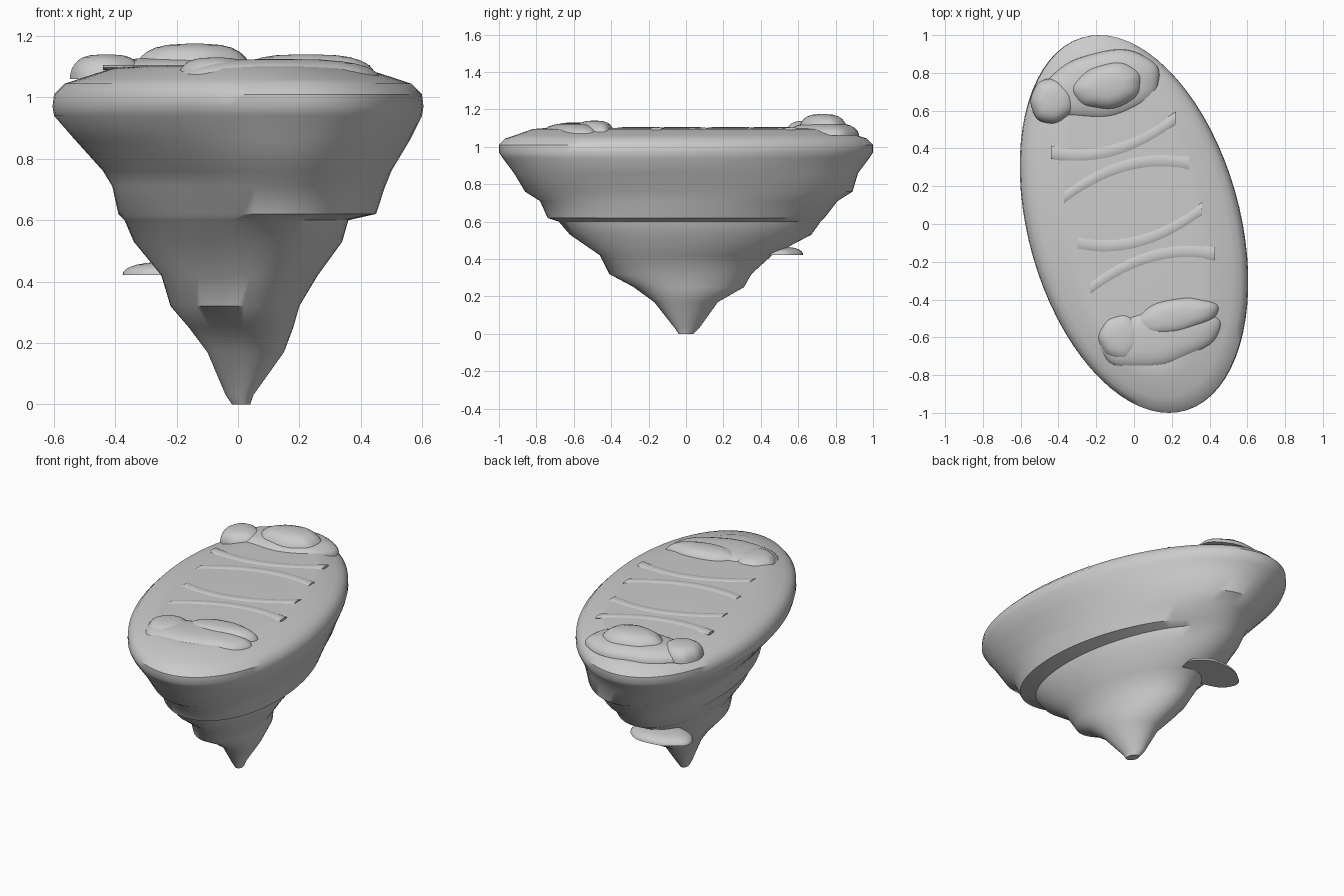
import bpy, bmesh, math

if "Cube" in bpy.data.objects:
    bpy.data.objects.remove(bpy.data.objects["Cube"])

SEG = 72


def loft(name, rings, angle=40):
    """Skin a stack of rings, cap both ends and smooth it."""
    bm = bmesh.new()
    loops = [[bm.verts.new(p) for p in ring] for ring in rings]
    for a, b in zip(loops, loops[1:]):
        n = len(a)
        for i in range(n):
            bm.faces.new((a[i], a[(i + 1) % n], b[(i + 1) % n], b[i]))
    bm.faces.new(loops[0][::-1])
    bm.faces.new(loops[-1])
    bmesh.ops.recalc_face_normals(bm, faces=bm.faces)
    me = bpy.data.meshes.new(name)
    bm.to_mesh(me)
    bm.free()
    ob = bpy.data.objects.new(name, me)
    bpy.context.collection.objects.link(ob)
    bpy.ops.object.select_all(action='DESELECT')
    ob.select_set(True)
    bpy.context.view_layer.objects.active = ob
    bpy.ops.object.shade_smooth_by_angle(angle=math.radians(angle))


def skew_ring(z, x0, x1, y0, y1):
    """Slanted ellipse with the given extents."""
    cx, hx, cy, hy = (x0 + x1) / 2, (x1 - x0) / 2, (y0 + y1) / 2, (y1 - y0) / 2
    ts = [2 * math.pi * i / SEG for i in range(SEG)]
    return [(cx + hx * (.952 * math.cos(t) - .306 * math.sin(t)),
             cy + hy * math.sin(t), z) for t in ts]


# Stepped lower body: z, x min, x max, y min, y max
steps = [
    (0, -.02, .04, -.04, .04), (.03, -.04, .05, -.06, .07),
    (.17, -.1, .15, -.17, .17), (.25, -.16, .18, -.28, .31),
    (.32, -.22, .2, -.41, .35), (.42, -.25, .26, -.46, .46),
    (.53, -.34, .34, -.62, .67), (.6, -.37, .36, -.68, .72),
    (.62, -.39, .45, -.74, .74), (.71, -.41, .48, -.78, .81),
    (.76, -.44, .5, -.86, .89), (.86, -.53, .56, -.92, .92)]
# Rounded rim and flat top, symmetric: z, x half, y half
rim = [(.94, .6, .98), (.97, .605, 1), (1.01, .6, 1), (1.045, .565, .965),
       (1.06, .52, .92), (1.095, .41, .82), (1.1, .36, .76)]
loft("body", [skew_ring(*s) for s in steps]
     + [skew_ring(z, -x, x, -y, y) for z, x, y in rim])


def mound(name, cx, cy, rx, ry, top, rot=.2, base=1.06):
    """Low irregular lump: a wavy oval with a rounded top."""
    c, s = math.cos(rot), math.sin(rot)
    rings = []
    for j in range(8):
        a = math.pi / 2 * j / 7.2
        k, z = math.cos(a) ** .6, base + (top - base) * math.sin(a)
        ring = []
        for i in range(48):
            t = 2 * math.pi * i / 48
            w = k * (1 + .03 * math.sin(3 * t + cx * 9) + .015 * math.sin(7 * t))
            u, v = rx * w * math.cos(t), ry * w * math.sin(t)
            ring.append((cx + c * u - s * v, cy + s * u + c * v, z))
        rings.append(ring)
    loft(name, rings)


# Lumps at both ends of the top
mound("back_pad", -.17, .73, .32, .18, 1.13)
mound("back_pad_peak", -.14, .73, .2, .13, 1.175)
mound("back_pad_lobe", -.43, .65, .12, .12, 1.14)
mound("front_pad", .13, -.6, .33, .16, 1.125)
mound("front_pad_ridge", .22, -.49, .23, .1, 1.14)
mound("front_pad_lobe", -.07, -.6, .12, .13, 1.13)

# Thin leaf-shaped shelf sticking out of the back left side
mound("side_shelf", -.175, .495, .195, .13, .465, .05, .422)


# Faint raised bands across the top
def band(name, cx, cy, bow):
    rings = []
    for i in range(25):
        f = i / 12 - 1
        x, y = cx + .33 * f, cy + .09 * f + bow * (1 - f * f)
        rings.append([(x, y + .035 * math.cos(t), 1.097 + .008 * math.sin(t))
                      for t in (k * math.pi / 4 for k in range(8))])
    loft(name, rings)


for n in range(4):
    band(f"top_band_{n + 1}", -.11 + .07 * n, .47 - .24 * n, .08 * (-1) ** (n + 1))
